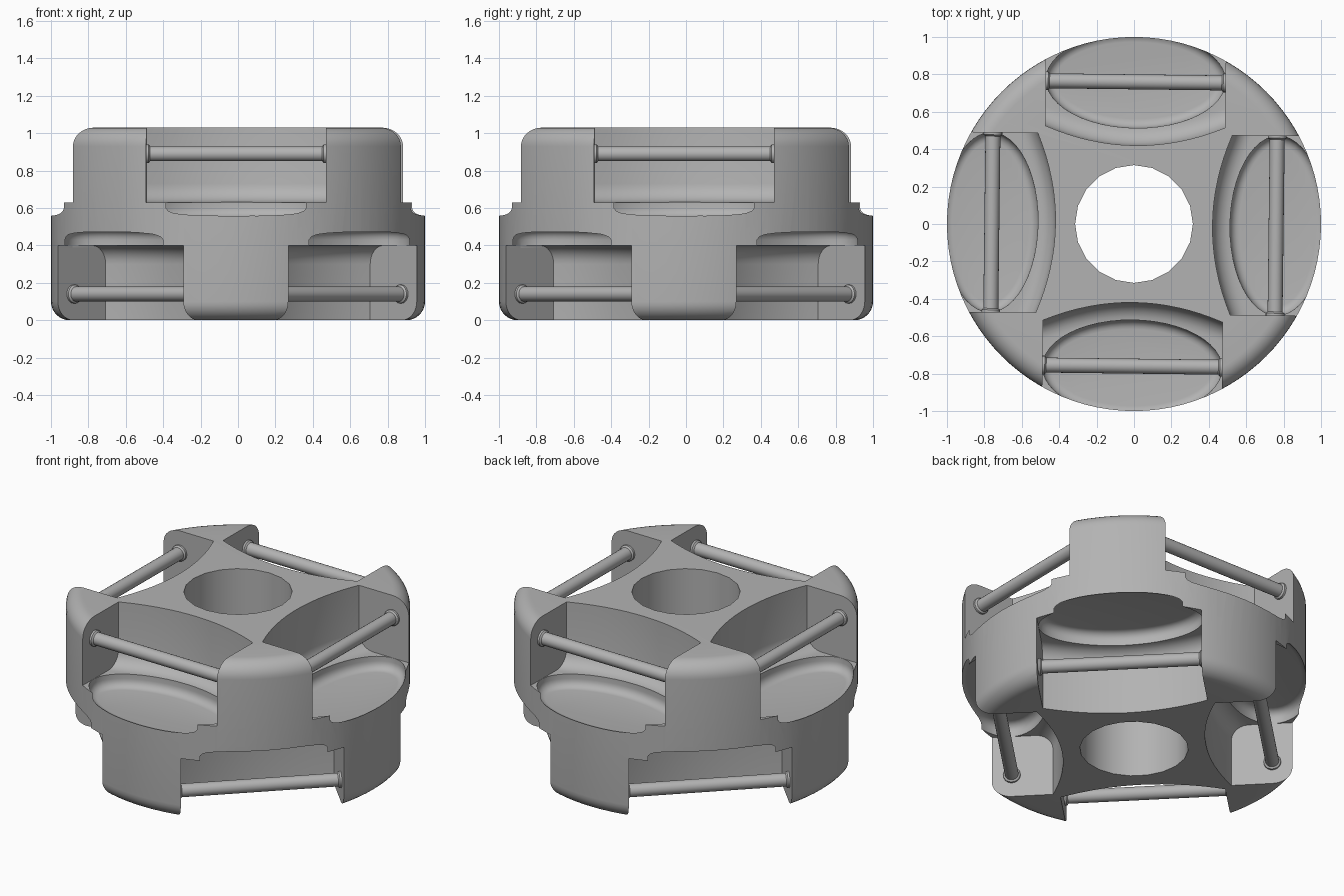
import bpy, bmesh, math
from mathutils import Matrix

if "Cube" in bpy.data.objects:
    bpy.data.objects.remove(bpy.data.objects["Cube"])

H = 1.03                      # total height
AX_Y, AX_Z = -0.76, 0.89      # axle position of an upper roller pocket
TWIST = math.radians(-0.7)    # slight turn of the whole part

grey = bpy.data.materials.new("grey_plastic")
grey.diffuse_color = (0.45, 0.45, 0.45, 1)
grey.use_nodes = True
grey.node_tree.nodes["Principled BSDF"].inputs["Base Color"].default_value = grey.diffuse_color


def from_rings(name, rings, matrix=Matrix()):
    """Closed solid skinned through rings of equal point count, capped at both ends."""
    bm = bmesh.new()
    loops = [[bm.verts.new(p) for p in ring] for ring in rings]
    n = len(loops[0])
    for a, b in zip(loops, loops[1:]):
        for i in range(n):
            j = (i + 1) % n
            bm.faces.new((a[i], a[j], b[j], b[i]))
    bm.faces.new(loops[0])
    bm.faces.new(loops[-1])
    bm.transform(matrix)
    bmesh.ops.recalc_face_normals(bm, faces=bm.faces[:])
    mesh = bpy.data.meshes.new(name)
    bm.to_mesh(mesh)
    bm.free()
    mesh.materials.append(grey)
    obj = bpy.data.objects.new(name, mesh)
    bpy.context.collection.objects.link(obj)
    return obj


def circle(rx, ry, cx, cy, z, n):
    return [(cx + rx * math.cos(2 * math.pi * i / n),
             cy + ry * math.sin(2 * math.pi * i / n), z) for i in range(n)]


def shade(obj):
    bpy.ops.object.select_all(action='DESELECT')
    obj.select_set(True)
    bpy.context.view_layer.objects.active = obj
    bpy.ops.object.shade_smooth_by_angle(angle=math.radians(32))


def cut(obj, cutter):
    mod = obj.modifiers.new("cut", 'BOOLEAN')
    mod.operation, mod.solver, mod.object = 'DIFFERENCE', 'EXACT', cutter
    bpy.context.view_layer.objects.active = obj
    bpy.ops.object.modifier_apply(modifier=mod.name)
    bpy.data.objects.remove(cutter)


def quarter(steps=8):
    return [math.pi / 2 * i / steps for i in range(steps + 1)]


# hub: round body with rounded outer rims
F = 0.1
profile = [(1 - F + F * math.sin(t), F - F * math.cos(t)) for t in quarter()]
profile += [(r, H - z) for r, z in reversed(profile)]
hub = from_rings("hub", [circle(r, r, 0, 0, z, 96) for r, z in profile])

# central bore
cut(hub, from_rings("bore_cutter", [circle(.315, .315, 0, 0, z, 20) for z in (-.1, H + .1)]))


def pocket_rings():
    """Roller pocket: bowed inner wall, filleted into the floor, open outwards and upwards."""
    def ring(inset, z):
        xs = [-.48 + .96 * i / 16 for i in range(17)]
        inner = [(x, AX_Y + .34 - .10 * (x / .48) ** 2 - inset, z) for x in xs]
        return inner + [(.48, -1.2, z), (-.48, -1.2, z)]
    rings = [ring(.1 * (1 - math.sin(t)), .63 + .1 * (1 - math.cos(t))) for t in quarter(6)]
    return rings + [ring(0, H + .1)]


def recess_rings():
    """Shallow oval recess in the pocket floor with a rounded lower edge."""
    rings = [circle(.48 - .05 * (1 - math.sin(t)), .255 - .05 * (1 - math.sin(t)),
                    0, -.768, .55 + .05 * (1 - math.cos(t)), 48) for t in quarter(5)]
    return rings + [circle(.48, .255, 0, -.768, .64, 48)]


def axle_rings():
    """Thin axle along x with a small collar at each end."""
    stations = [(-.49, .05), (-.468, .05), (-.46, .04), (.46, .04), (.468, .05), (.49, .05)]
    return [[(x, AX_Y + y, AX_Z + z) for y, z, _ in circle(r, r, 0, 0, 0, 20)]
            for x, r in stations]


# four upper pockets, and four lower ones mirrored and turned by 45 degrees
flip = Matrix.Translation((0, 0, H)) @ Matrix.Diagonal((1, 1, -1, 1))
for level, base, offset in (("upper", Matrix(), 0), ("lower", flip, math.pi / 4)):
    for k in range(4):
        m = Matrix.Rotation(TWIST + offset + k * math.pi / 2, 4, 'Z') @ base
        cut(hub, from_rings("pocket_cutter", pocket_rings(), m))
        cut(hub, from_rings("recess_cutter", recess_rings(), m))
        shade(from_rings(f"{level}_axle_{k + 1}", axle_rings(), m))
shade(hub)
